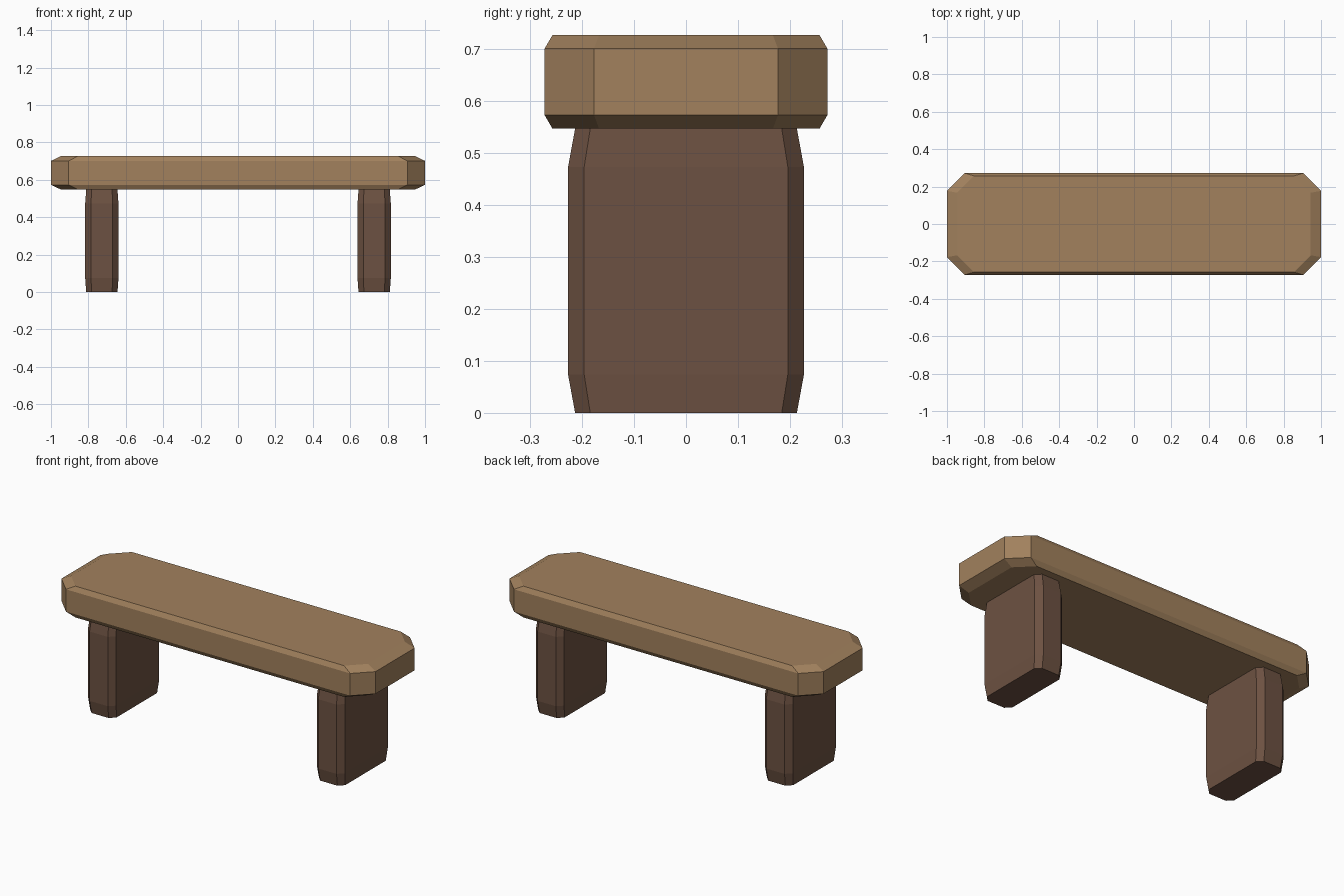
import bpy, bmesh

if "Cube" in bpy.data.objects:
    bpy.data.objects.remove(bpy.data.objects["Cube"])


def material(name, rgb):
    m = bpy.data.materials.new(name)
    m.diffuse_color = (*rgb, 1)
    m.use_nodes = True
    m.node_tree.nodes["Principled BSDF"].inputs["Base Color"].default_value = m.diffuse_color
    return m


def block(name, centre_x, hx, hy, cut, rings, mat):
    """Octagonal block: rings are (height, outline scale), joined by quads."""
    outline = [(hx, -hy + cut), (hx, hy - cut), (hx - cut, hy), (-hx + cut, hy),
               (-hx, hy - cut), (-hx, -hy + cut), (-hx + cut, -hy), (hx - cut, -hy)]
    bm = bmesh.new()
    loops = [[bm.verts.new((x * s, y * s, z)) for x, y in outline] for z, s in rings]
    for a, b in zip(loops, loops[1:]):
        for i in range(8):
            j = (i + 1) % 8
            bm.faces.new((a[i], a[j], b[j], b[i]))
    bm.faces.new(loops[0][::-1])
    bm.faces.new(loops[-1])
    mesh = bpy.data.meshes.new(name)
    bm.to_mesh(mesh)
    bm.free()
    mesh.materials.append(mat)
    obj = bpy.data.objects.new(name, mesh)
    obj.location.x = centre_x
    bpy.context.collection.objects.link(obj)
    return obj


light_wood = material("light_wood", (0.36, 0.22, 0.11))
dark_wood = material("dark_wood", (0.152, 0.083, 0.054))

# Seat slab with chamfered rims
block("seat", 0, 1.0, 0.272, 0.095,
      [(0.547, 0.945), (0.573, 1), (0.701, 1), (0.727, 0.945)], light_wood)

# Two slab legs tapering slightly at both ends
for side, x in (("left", -0.728), ("right", 0.728)):
    block(side + "_leg", x, 0.089, 0.227, 0.031,
          [(0, 0.94), (0.074, 1), (0.473, 1), (0.547, 0.94)], dark_wood)
